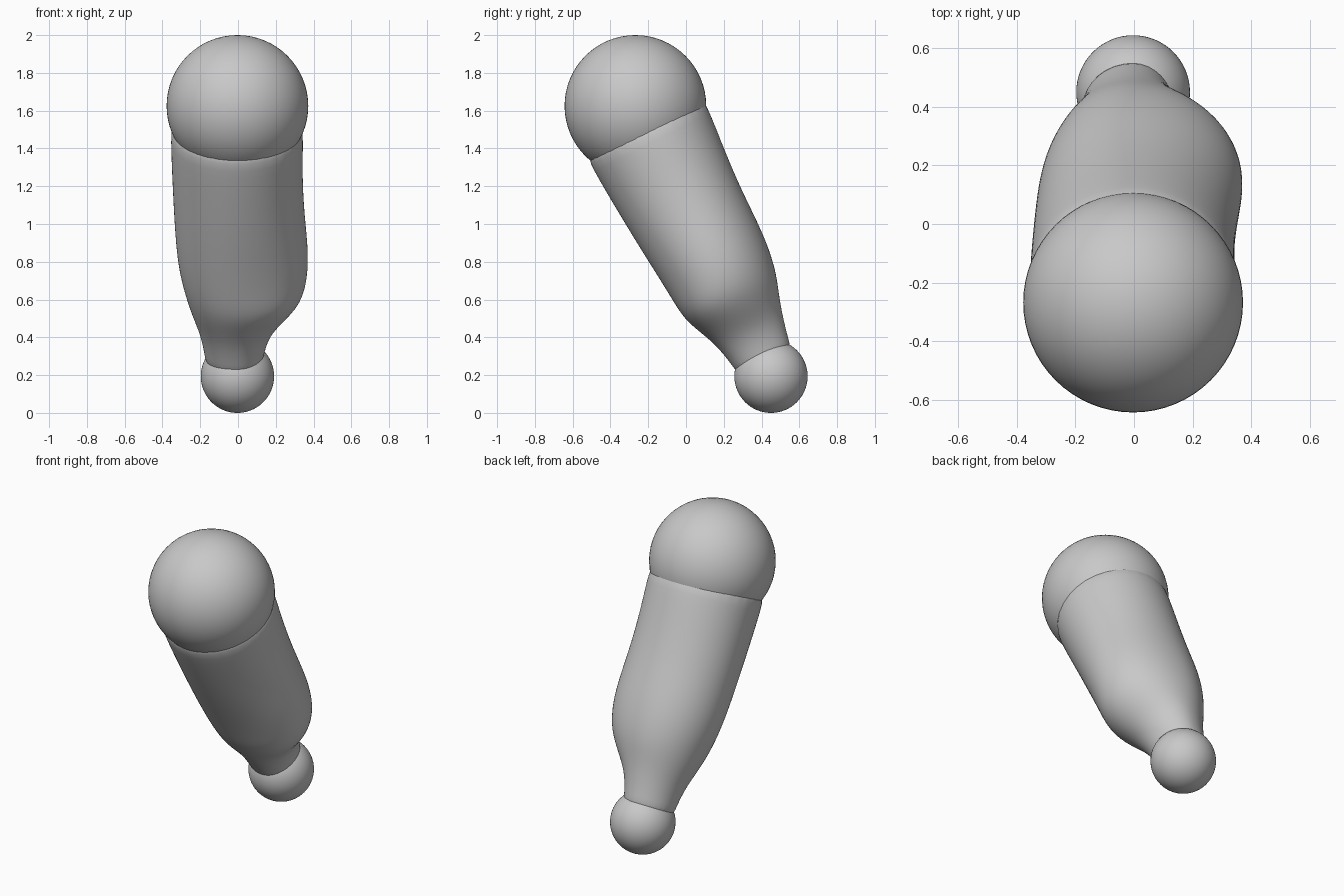
import bpy, bmesh, math
from mathutils import Vector

if "Cube" in bpy.data.objects:
    bpy.data.objects.remove(bpy.data.objects["Cube"], do_unlink=True)

grey = bpy.data.materials.new("plain grey")
grey.use_nodes = True
grey.diffuse_color = (0.58, 0.58, 0.58, 1)
grey.node_tree.nodes["Principled BSDF"].inputs["Base Color"].default_value = grey.diffuse_color

TOP = Vector((-0.003, -0.268, 1.625))
FOOT = Vector((-0.003, 0.45, 0.194))
AXIS = (FOOT - TOP).normalized()
SIDE = Vector((1, 0, 0))
BACK = SIDE.cross(AXIS).normalized()
if BACK.y < 0:
    BACK = -BACK


def finish(name, bm):
    bmesh.ops.recalc_face_normals(bm, faces=bm.faces)
    mesh = bpy.data.meshes.new(name)
    bm.to_mesh(mesh)
    bm.free()
    mesh.materials.append(grey)
    mesh.shade_smooth()
    obj = bpy.data.objects.new(name, mesh)
    bpy.context.collection.objects.link(obj)
    return obj


def ball(name, centre, radius):
    bm = bmesh.new()
    bmesh.ops.create_uvsphere(bm, u_segments=64, v_segments=32, radius=radius)
    bmesh.ops.translate(bm, verts=bm.verts, vec=centre)
    return finish(name, bm)


# Round ends
ball("upper_ball", TOP, 0.375)
ball("lower_ball", FOOT, 0.194)

# Limb stations: distance along axis, then back, front, right and left radii
STATIONS = [
    (0.06, 0.34, 0.35, 0.35, 0.345),
    (0.20, 0.34, 0.353, 0.355, 0.35),
    (0.42, 0.318, 0.338, 0.347, 0.345),
    (0.65, 0.304, 0.32, 0.337, 0.357),
    (0.85, 0.304, 0.30, 0.325, 0.377),
    (1.00, 0.294, 0.285, 0.305, 0.372),
    (1.13, 0.27, 0.268, 0.272, 0.335),
    (1.24, 0.23, 0.222, 0.238, 0.255),
    (1.34, 0.20, 0.182, 0.20, 0.175),
    (1.46, 0.172, 0.158, 0.175, 0.14),
    (1.56, 0.155, 0.145, 0.165, 0.13),
]
SEGMENTS = 32

# Tapered limb, wider on its left near the lower end
bm = bmesh.new()
rings = []
for along, back, front, right, left in STATIONS:
    ring = []
    for i in range(SEGMENTS):
        a = math.tau * i / SEGMENTS
        c, s = math.cos(a), math.sin(a)
        # Soft fold at the front left, above the narrow end
        swell = max(0, math.cos(a + math.pi / 4)) ** 4
        fold = 1 + 0.1 * swell * math.exp(-((along - 1.12) / 0.1) ** 2)
        p = SIDE * c * (left if c > 0 else right) + BACK * s * (back if s > 0 else front)
        ring.append(bm.verts.new(TOP + AXIS * along + p * fold))
    rings.append(ring)
for low, high in zip(rings, rings[1:]):
    for i in range(SEGMENTS):
        j = (i + 1) % SEGMENTS
        bm.faces.new((low[i], low[j], high[j], high[i]))
bm.faces.new(rings[0])
bm.faces.new(rings[-1])
limb = finish("limb", bm)
smooth = limb.modifiers.new("smooth surface", "SUBSURF")
smooth.levels = smooth.render_levels = 2
